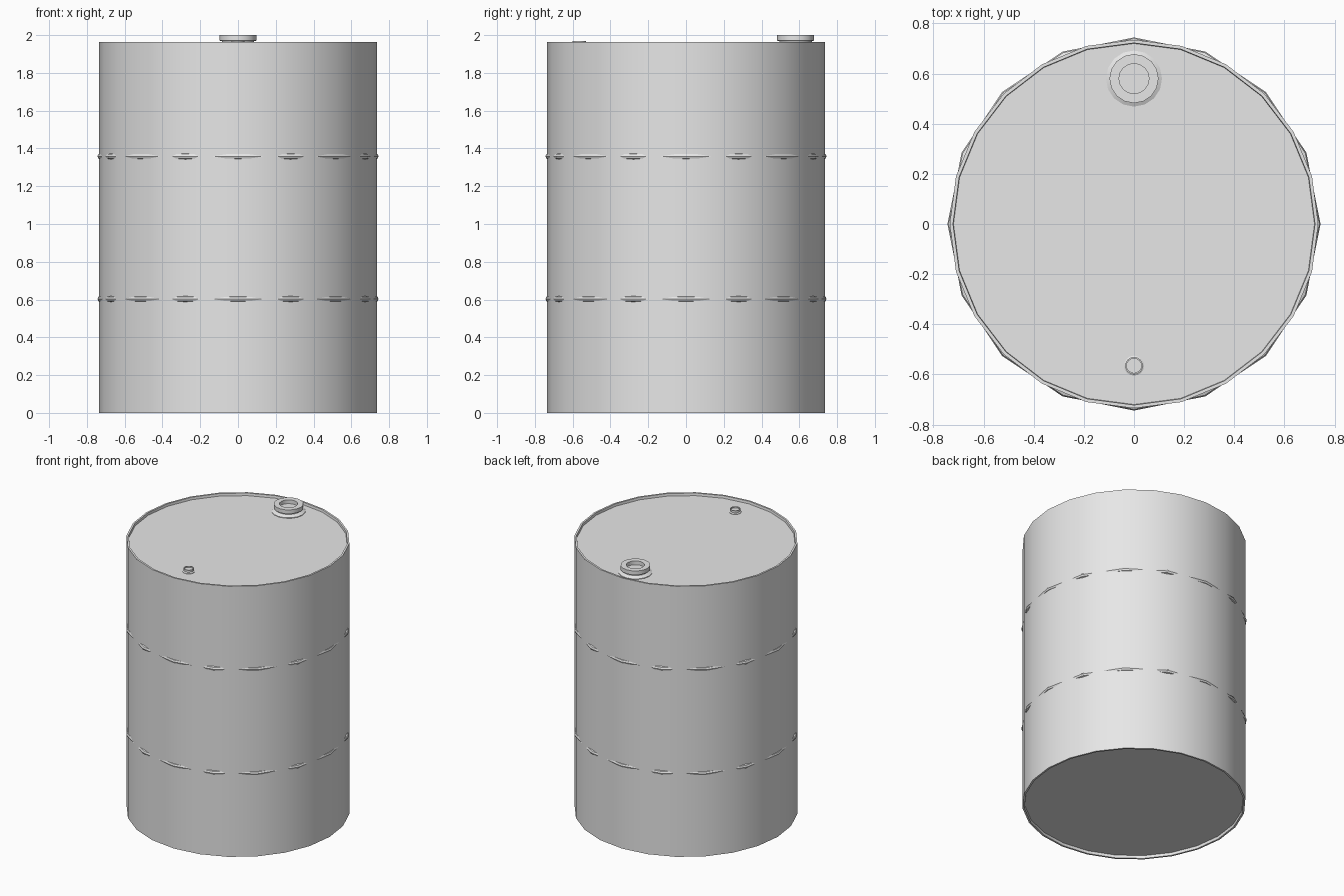
import bpy, bmesh, math

if "Cube" in bpy.data.objects:
    bpy.data.objects.remove(bpy.data.objects["Cube"])

steel = bpy.data.materials.new("grey_steel")
steel.diffuse_color = (0.8, 0.8, 0.8, 1)
steel.use_nodes = True
steel.node_tree.nodes["Principled BSDF"].inputs["Base Color"].default_value = steel.diffuse_color


def finish(obj):
    obj.data.materials.append(steel)
    bpy.ops.object.select_all(action='DESELECT')
    obj.select_set(True)
    bpy.context.view_layer.objects.active = obj
    bpy.ops.object.shade_smooth_by_angle(angle=math.radians(30))


def lathe(name, profile, sides, loc=(0, 0, 0)):
    """Revolve (radius, z) points; radius 0 makes a pole."""
    bm = bmesh.new()
    rings = []
    for r, z in profile:
        if r == 0:
            rings.append([bm.verts.new((0, 0, z))] * sides)
        else:
            rings.append([bm.verts.new((r * math.cos(2 * math.pi * i / sides),
                                        r * math.sin(2 * math.pi * i / sides), z))
                          for i in range(sides)])
    for a, b in zip(rings, rings[1:]):
        for i in range(sides):
            j = (i + 1) % sides
            corners = list(dict.fromkeys([a[i], a[j], b[j], b[i]]))
            bm.faces.new(corners)
    bmesh.ops.recalc_face_normals(bm, faces=bm.faces)
    mesh = bpy.data.meshes.new(name)
    bm.to_mesh(mesh)
    bm.free()
    obj = bpy.data.objects.new(name, mesh)
    obj.location = loc
    bpy.context.collection.objects.link(obj)
    finish(obj)
    return obj


# Drum shell with recessed lid and base
lathe("drum_body", [(0, 0.02), (0.72, 0.02), (0.722, 0), (0.735, 0),
                    (0.735, 1.963), (0.722, 1.963), (0.72, 1.945), (0, 1.945)], 24)

# Two rolling hoops, coarser than the shell so they show only at their corners
for name, z in (("lower_hoop", 0.603), ("upper_hoop", 1.358)):
    bpy.ops.mesh.primitive_torus_add(major_segments=16, minor_segments=8,
                                     major_radius=0.728, minor_radius=0.016,
                                     location=(0, 0, z))
    hoop = bpy.context.object
    hoop.name = name
    finish(hoop)

# Large filler bung at the back: flared foot, neck, open collar
lathe("large_bung", [(0, 1.944), (0.112, 1.944), (0.112, 1.949), (0.086, 1.961),
                     (0.086, 1.968), (0.098, 1.971), (0.098, 2.0),
                     (0.06, 2.0), (0.06, 1.972), (0, 1.972)], 16, (0, 0.58, 0))

# Small vent bung at the front
lathe("small_bung", [(0, 1.944), (0.04, 1.944), (0.04, 1.948), (0.031, 1.953),
                     (0.031, 1.957), (0.035, 1.959), (0.035, 1.97),
                     (0.029, 1.97), (0.029, 1.962), (0, 1.962)], 16, (0, -0.565, 0))
